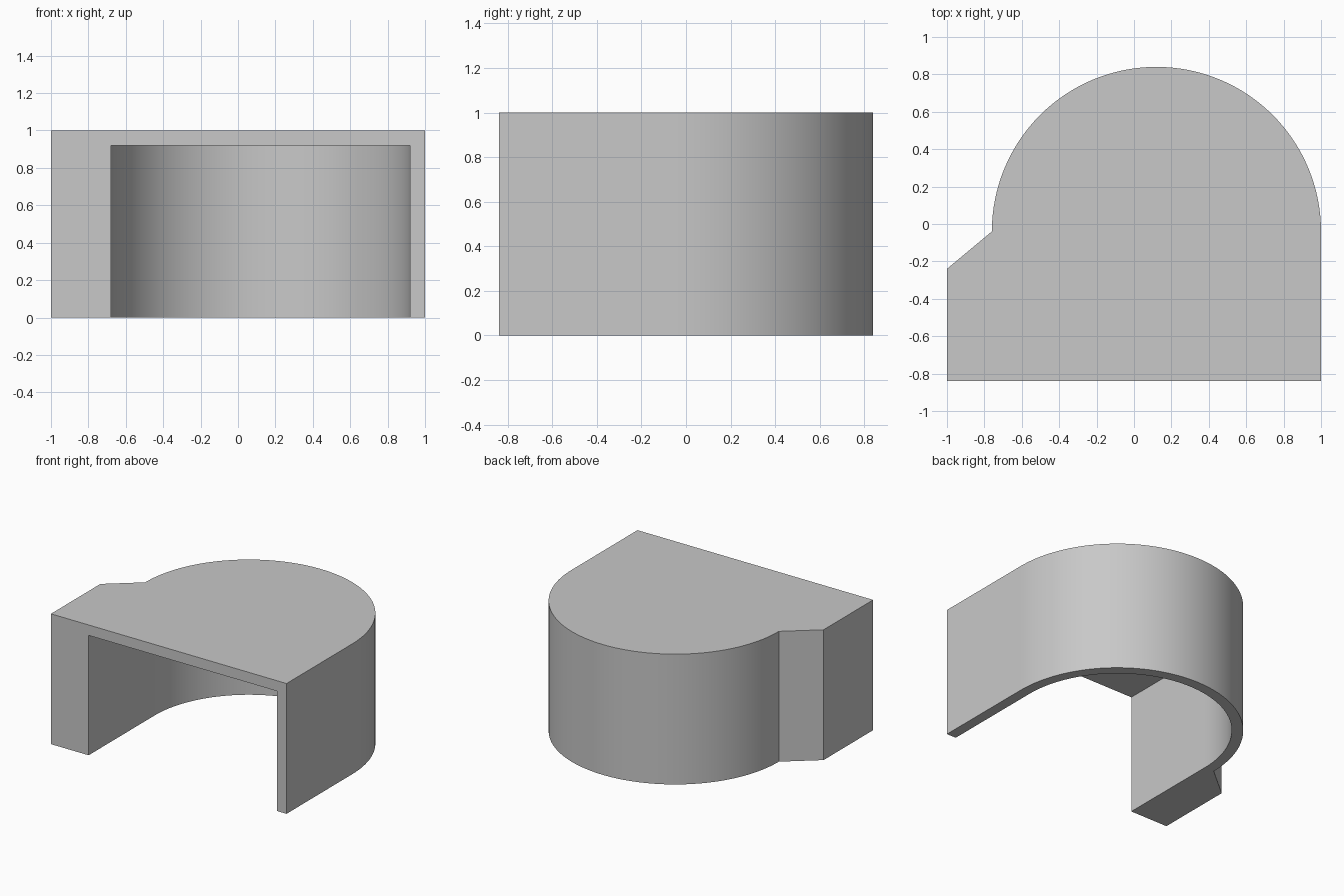
import bpy
import bmesh
from math import cos, sin, pi, radians

if "Cube" in bpy.data.objects:
    bpy.data.objects.remove(bpy.data.objects["Cube"])

CX, CY = 0.12, -0.04      # shared centre of the round back
FRONT, HEIGHT, WALL = -0.84, 1.0, 0.08
OUTER = 0.88
INNER = OUTER - WALL

grey = bpy.data.materials.new("plain grey")
grey.use_nodes = True
colour = (0.58, 0.58, 0.58, 1)
grey.diffuse_color = colour
grey.node_tree.nodes["Principled BSDF"].inputs["Base Color"].default_value = colour


def arc(radius, steps=64):
    """Half circle from the left side (+x) round the back to the right side."""
    return [(CX + radius * cos(pi * i / steps), CY + radius * sin(pi * i / steps))
            for i in range(steps + 1)]


def prism(name, outline, z0, z1):
    """Extrude a flat outline between two heights."""
    bm = bmesh.new()
    base = bm.faces.new([bm.verts.new((x, y, z0)) for x, y in outline])
    top = bmesh.ops.extrude_face_region(bm, geom=[base])["geom"]
    bmesh.ops.translate(bm, vec=(0, 0, z1 - z0),
                        verts=[v for v in top if isinstance(v, bmesh.types.BMVert)])
    bmesh.ops.recalc_face_normals(bm, faces=bm.faces)
    mesh = bpy.data.meshes.new(name)
    bm.to_mesh(mesh)
    bm.free()
    mesh.materials.append(grey)
    obj = bpy.data.objects.new(name, mesh)
    bpy.context.collection.objects.link(obj)
    return obj


# Outer body: rounded back, straight left side, chamfered block on the right
body = prism("rounded_cover",
             [(1, FRONT)] + arc(OUTER) + [(-1, -0.24), (-1, FRONT)], 0, HEIGHT)

# Cavity open at the front and the bottom
cutter = prism("cavity_cutter",
               [(CX + INNER, FRONT - 0.2)] + arc(INNER) + [(CX - INNER, FRONT - 0.2)],
               -0.2, HEIGHT - WALL)
cutter.hide_render = True

cut = body.modifiers.new("cavity", 'BOOLEAN')
cut.operation = 'DIFFERENCE'
cut.solver = 'EXACT'
cut.object = cutter

bpy.ops.object.select_all(action='DESELECT')
body.select_set(True)
bpy.context.view_layer.objects.active = body
bpy.ops.object.modifier_apply(modifier=cut.name)
bpy.data.objects.remove(cutter)

# Smooth round walls with crisp edges
bpy.ops.object.shade_smooth_by_angle(angle=radians(30))
